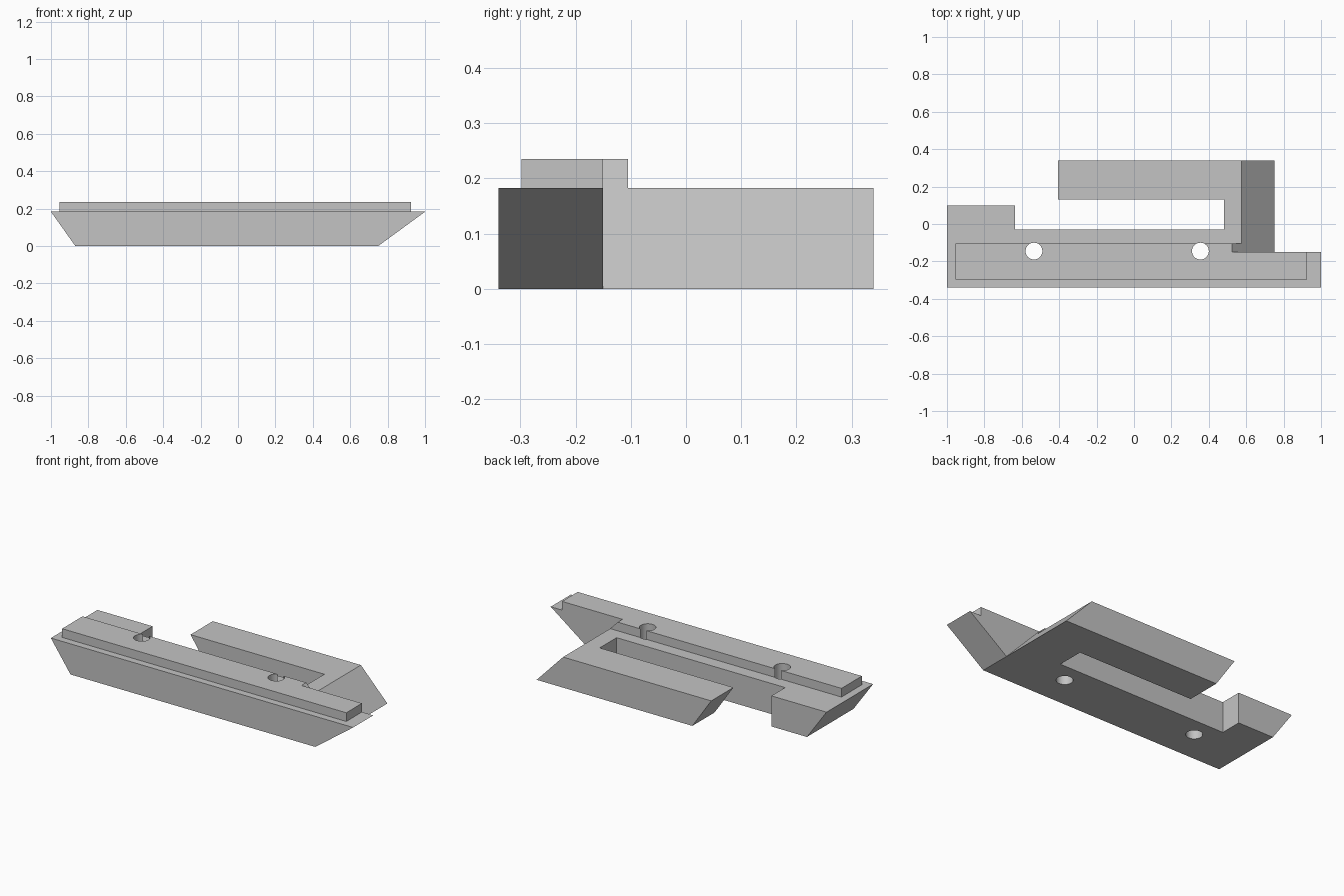
import bpy, bmesh

cube = bpy.data.objects.get("Cube")
if cube:
    bpy.data.objects.remove(cube, do_unlink=True)

grey = bpy.data.materials.new("light_grey")
grey.use_nodes = True
COLOUR = (0.55, 0.55, 0.55, 1)
grey.diffuse_color = COLOUR
grey.node_tree.nodes["Principled BSDF"].inputs["Base Color"].default_value = COLOUR

DECK, TOP = 0.183, 0.235


def prism(name, outline, z0, z1):
    """Extruded outline of (x at bottom, x at top, y); differing x gives a slanted end."""
    bm = bmesh.new()
    low = [bm.verts.new((xb, y, z0)) for xb, xt, y in outline]
    high = [bm.verts.new((xt, y, z1)) for xb, xt, y in outline]
    bm.faces.new(low[::-1])
    bm.faces.new(high)
    for i in range(len(low)):
        j = (i + 1) % len(low)
        bm.faces.new((low[i], low[j], high[j], high[i]))
    bmesh.ops.remove_doubles(bm, verts=bm.verts, dist=1e-5)
    bmesh.ops.recalc_face_normals(bm, faces=bm.faces)
    mesh = bpy.data.meshes.new(name)
    bm.to_mesh(mesh)
    bm.free()
    mesh.materials.append(grey)
    ob = bpy.data.objects.new(name, mesh)
    bpy.context.collection.objects.link(ob)
    return ob


# Plate with side tab, long slot and hooked arm
plate = prism("plate", [
    (-0.87, -1.0, -0.34), (0.75, 1.0, -0.34), (0.75, 1.0, -0.15),
    (0.75, 0.575, -0.15), (0.75, 0.575, 0.34), (-0.28, -0.405, 0.34),
    (-0.28, -0.405, 0.13), (0.48, 0.48, 0.13), (0.48, 0.48, -0.03),
    (-0.635, -0.635, -0.03), (-0.635, -0.635, 0.10), (-0.87, -1.0, 0.10),
], 0, DECK)

# Raised rail, notched by the slanted end of the plate
rail = prism("raised_rail", [
    (-0.955, -0.955, -0.298), (0.925, 0.925, -0.298), (0.925, 0.925, -0.15),
    (0.575, 0.525, -0.15), (0.575, 0.525, -0.105), (-0.955, -0.955, -0.105),
], DECK, TOP)

# Two round through holes
cutters = []
for x in (-0.535, 0.355):
    bpy.ops.mesh.primitive_cylinder_add(vertices=40, radius=0.045, depth=1,
                                        location=(x, -0.145, 0.1))
    cutter = bpy.context.object
    cutter.name = "hole_cutter"
    cutter.hide_render = True
    cutter.data.materials.append(grey)
    cutters.append(cutter)

for ob in (plate, rail):
    bpy.ops.object.select_all(action="DESELECT")
    bpy.context.view_layer.objects.active = ob
    ob.select_set(True)
    for cutter in cutters:
        mod = ob.modifiers.new("hole", "BOOLEAN")
        mod.operation = "DIFFERENCE"
        mod.solver = "EXACT"
        mod.object = cutter
        bpy.ops.object.modifier_apply(modifier=mod.name)
    bpy.ops.object.shade_smooth_by_angle(angle=0.5)

for cutter in cutters:
    bpy.data.objects.remove(cutter, do_unlink=True)
